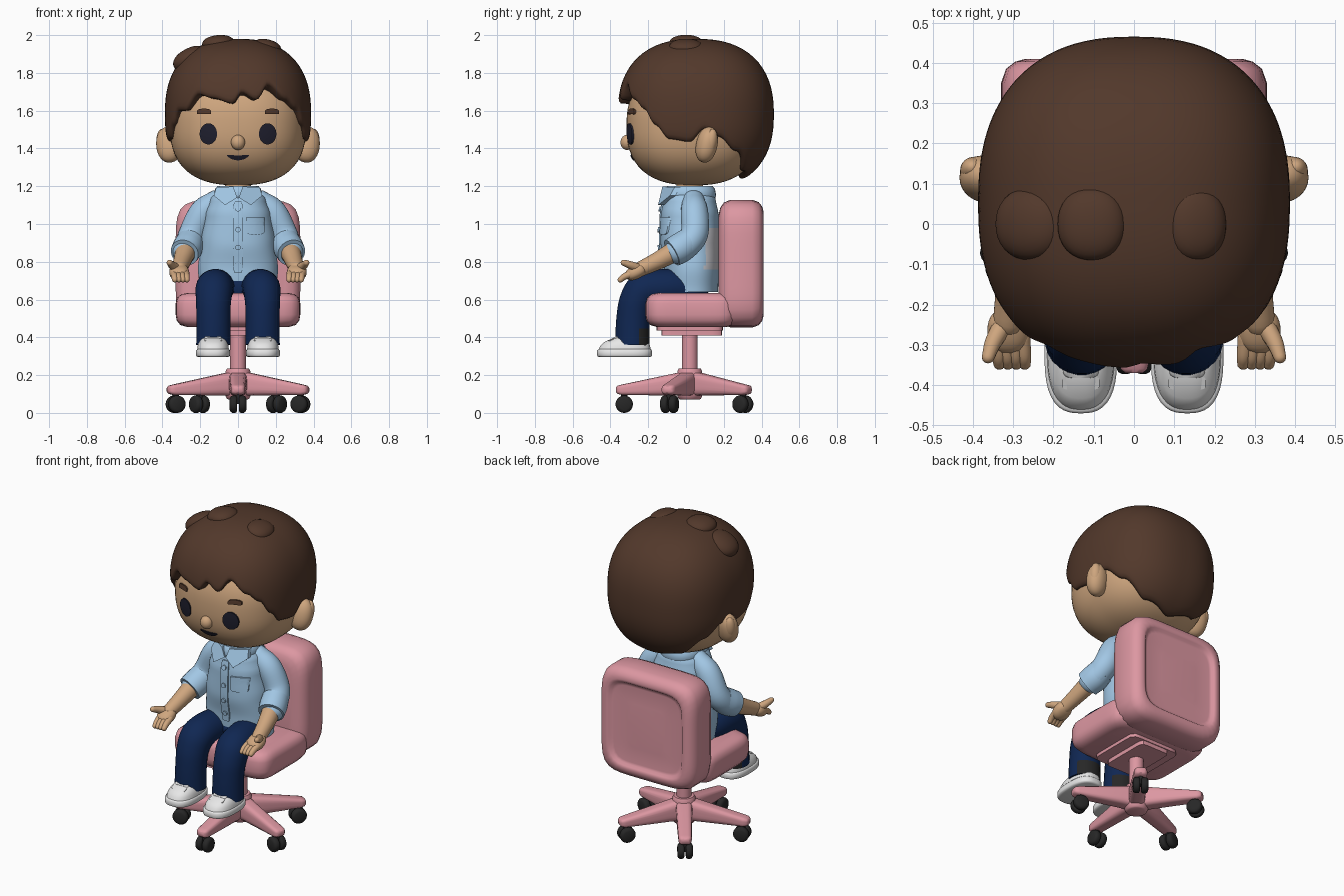
import bpy, bmesh, math
from mathutils import Vector, Euler

if "Cube" in bpy.data.objects:
    bpy.data.objects.remove(bpy.data.objects["Cube"])

X, Y, Z = Vector((1, 0, 0)), Vector((0, 1, 0)), Vector((0, 0, 1))
COLORS = {"skin": (.62, .38, .21), "hair_brown": (.085, .04, .024), "shirt_blue": (.36, .57, .78),
          "chair_pink": (.72, .31, .36), "trouser_navy": (.005, .02, .085), "shoe_white": (.8, .8, .8),
          "wheel_black": (.02, .02, .02), "eye_dark": (.014, .014, .028), "patch_grey": (.62, .62, .66)}
MATS = {}
for key, c in COLORS.items():
    MATS[key] = bpy.data.materials.new(key)
    MATS[key].diffuse_color = (*c, 1)


def finish(name, bm, mat, second=None, rule=None, angle=50):
    bmesh.ops.recalc_face_normals(bm, faces=bm.faces)
    me = bpy.data.meshes.new(name)
    me.materials.append(MATS[mat])
    if second:
        me.materials.append(MATS[second])
    for f in bm.faces:
        f.smooth = True
        if rule and rule(f.calc_center_median()):
            f.material_index = 1
    bm.to_mesh(me)
    bm.free()
    me.set_sharp_from_angle(angle=math.radians(angle))
    ob = bpy.data.objects.new(name, me)
    bpy.context.collection.objects.link(ob)
    return ob


def ring(c, u, v, a, b, p=2, n=32):
    """Superellipse ring: p=2 is an ellipse, larger is boxier."""
    out = []
    for i in range(n):
        t = 2 * math.pi * (i + .5) / n
        co, si = math.cos(t), math.sin(t)
        k = (abs(co) ** p + abs(si) ** p) ** (-1 / p)
        out.append(Vector(c) + u * (a * k * co) + v * (b * k * si))
    return out


def loft(name, mat, rings, caps=True, **kw):
    bm = bmesh.new()
    rows = [[bm.verts.new(p) for p in r] for r in rings]
    n = len(rows[0])
    for a, b in zip(rows, rows[1:]):
        for i in range(n):
            bm.faces.new((a[i], a[(i + 1) % n], b[(i + 1) % n], b[i]))
    if caps:
        bm.faces.new(rows[0])
        bm.faces.new(rows[-1])
    return finish(name, bm, mat, **kw)


def tube(name, mat, pts, rounded=True, n=24, **kw):
    """Smooth tube through (x, y, z, radius) points."""
    P = [Vector(p) for p in pts]
    P = [P[0] * 2 - P[1]] + P + [P[-1] * 2 - P[-2]]
    path = []
    for a, b, c, d in zip(P, P[1:], P[2:], P[3:]):
        for k in range(6):
            t = k / 6
            path.append(.5 * (2 * b + (c - a) * t + (2 * a - 5 * b + 4 * c - d) * t * t
                              + (3 * b - a - 3 * c + d) * t ** 3))
    path.append(P[-2])
    rows = []
    for i, q in enumerate(path):
        d = (path[min(i + 1, len(path) - 1)] - path[max(i - 1, 0)]).to_3d().normalized()
        u = X.cross(d).normalized()
        c, r = q.to_3d(), q[3]
        group = [(c, r)]
        if rounded and i in (0, len(path) - 1):
            s = -1 if i == 0 else 1
            group = [(c + d * s * r * math.sin(a), r * math.cos(a)) for a in (0, .4, .8, 1.15, 1.45)][::s]
        rows += [ring(cc, u, d.cross(u), rr, rr, n=n) for cc, rr in group]
    return loft(name, mat, rows, **kw)


def blob(name, mat, c, r, n=2, rot=(0, 0, 0), seg=32):
    bm = bmesh.new()
    bmesh.ops.create_uvsphere(bm, u_segments=seg, v_segments=seg // 2, radius=1)
    e = Euler(rot).to_matrix()
    for v in bm.verts:
        k = sum(abs(q) ** n for q in v.co) ** (-1 / n)
        v.co = Vector(c) + e @ Vector(q * k * s for q, s in zip(v.co, r))
    return finish(name, bm, mat, angle=80)


def decal(name, mat, surf, cx, cz, hx, hz, p=2, bend=0, off=.006):
    """Thin plate that follows a front surface y = surf(x, z)."""
    rows = []
    for k, o in ((1, -.003), (1, off), (.75, off), (.5, off), (.25, off), (.02, off)):
        r = ring((cx, 0, cz), X, Z, hx * k, hz * k, p)
        for q in r:
            q.z += bend * (q.x - cx) ** 2
            q.y = surf(q.x, q.z) - o
        rows.append(r)
    return loft(name, mat, rows)


def interp(table, x):
    for a, b in zip(table, table[1:]):
        if x <= b[0]:
            t = max(0, (x - a[0]) / (b[0] - a[0]))
            t = t * t * (3 - 2 * t)
            return [p + (q - p) * t for p, q in zip(a[1:], b[1:])]
    return table[-1][1:]


# ---- Chair: seat, backrest, mechanism
SEAT = [(.455, .06), (.465, .025), (.49, .005), (.52, 0), (.58, 0), (.61, .008), (.628, .03), (.636, .07)]
loft("seat", "chair_pink", [ring((0, .03, z), X, Y, .33 - i, .245 - i, 7, 64) for z, i in SEAT])
BACK = [(.172, .08), (.182, .04), (.2, .015), (.235, 0), (.35, 0), (.385, .012), (.403, .035), (.41, .06),
        (.405, .075), (.393, .085), (.39, .1), (.395, .2)]
loft("backrest", "chair_pink", [ring((0, y, .79), X, Z, .33 - i, .338 - i, 6, 64) for y, i in BACK])
for nm, hx, y0, y1, z0, z1 in (("seat_plate", .17, -.155, .195, .435, .465), ("tilt_box", .1, -.13, .19, .41, .44)):
    loft(nm, "chair_pink", [ring((0, (y0 + y1) / 2, z), X, Y, hx, (y1 - y0) / 2, 12, 48) for z in (z0, z1)])
loft("gas_column", "chair_pink", [ring((0, .02, z), X, Y, .042, .042) for z in (.2, .43)])
loft("base_hub", "chair_pink", [ring((0, .02, z), X, Y, r, r) for z, r in
                                ((.07, .05), (.075, .06), (.1, .07), (.22, .066), (.235, .058))])

# ---- Five base legs with twin-wheel casters
for k in range(5):
    a = math.radians(-90 + 72 * k)
    d, t = Vector((math.cos(a), math.sin(a), 0)), Vector((-math.sin(a), math.cos(a), 0))
    o = Vector((0, .02, 0))
    LEG = [(.03, .048, .09, .22), (.1, .046, .092, .205), (.36, .038, .095, .15), (.38, .033, .1, .145),
           (.39, .022, .108, .137)]
    loft(f"base_leg_{k}", "chair_pink",
         [ring(o + d * r + Z * (z0 + z1) / 2, t, Z, w, (z1 - z0) / 2, 4, 24) for r, w, z0, z1 in LEG])
    c = o + d * .347 + Z * .046
    loft(f"caster_stem_{k}", "wheel_black", [ring(c + Z * h, X, Y, .018, .018, n=16) for h in (0, .06)])
    for s in (-1, 1):
        W = [(.004, .035), (.008, .043), (.015, .046), (.03, .046), (.039, .041), (.044, .03)]
        loft(f"caster_wheel_{k}_{s}", "wheel_black", [ring(c + t * s * w, d, Z, r, r, n=24) for w, r in W])

# ---- Head and face
HC, HR, HN = (0, .04, 1.52), (.36, .355, .315), 2.5


def face(x, z):
    q = 1 - abs(x / HR[0]) ** HN - abs((z - HC[2]) / HR[2]) ** HN
    return HC[1] - HR[1] * max(q, 0) ** (1 / HN)


blob("head", "skin", HC, HR, HN, seg=64)
blob("nose", "skin", (0, -.312, 1.432), (.037, .035, .04))
decal("mouth", "eye_dark", face, 0, 1.35, .058, .013, 2, 4)
for s in (-1, 1):
    decal(f"eye_{s}", "eye_dark", face, s * .157, 1.477, .046, .056, off=.008)
    decal(f"eyebrow_{s}", "hair_brown", face, s * .18, 1.597, .038, .014, 4, -4, .009)
    blob(f"ear_{s}", "skin", (s * .365, .11, 1.42), (.068, .055, .096), 2.2, (-.2, s * .12, s * .2))
    blob(f"ear_rim_{s}", "skin", (s * .395, .13, 1.43), (.036, .034, .075), 2, (-.2, s * .12, 0))
tube("neck", "skin", [(0, .02, 1.1, .07), (0, .02, 1.25, .07)])

# ---- Hair: shell from the crown down to a wavy hairline
CAP, CR, CN = Vector((0, .052, 1.58)), (.387, .413, .4), 2.4
SIDE = [(58, 1.52), (68, 1.445), (85, 1.43), (97, 1.5), (108, 1.46), (125, 1.38), (145, 1.27), (181, 1.23)]
FRINGE = [(-50, 1.6), (-42, 1.6), (-31, 1.69), (-20, 1.67), (-4, 1.64), (3, 1.7), (14, 1.66), (24, 1.74),
          (38, 1.66), (48, 1.61)]
HAIRLINE = [(-d, z) for d, z in SIDE[::-1]] + FRINGE + SIDE


def cap_point(th, ph, k=1):
    d = Vector((math.sin(th) * math.sin(ph), -math.cos(th) * math.sin(ph), math.cos(ph)))
    return CAP + d * k * sum(abs(q / r) ** CN for q, r in zip(d, CR)) ** (-1 / CN)


columns = []
for i in range(160):
    th = math.radians(-180 + 360 * i / 160)
    goal, lo, hi = interp(HAIRLINE, math.degrees(th))[0], 0, math.pi
    for _ in range(30):
        mid = (lo + hi) / 2
        lo, hi = (mid, hi) if cap_point(th, mid).z > goal else (lo, mid)
    steps = [(.01 + .95 * j / 28, 1) for j in range(29)] + [(.985, .99), (1, .965), (.99, .84)]
    columns.append([cap_point(th, lo * t, k) for t, k in steps])
loft("hair", "hair_brown", [list(r) for r in zip(*columns)], caps=True, angle=70)
for i, (x, z, rx, rz, tilt) in enumerate(((-.255, 1.875, .095, .055, -.5), (-.105, 1.955, .085, .045, -.1),
                                          (.155, 1.935, .075, .042, .25))):
    blob(f"hair_tuft_{i}", "hair_brown", (x, 0, z), (rx, .09, rz), 2.2, (0, tilt, 0))

# ---- Shirt
TORSO = [(.64, .2, .14, .03), (.76, .212, .145, .03), (.9, .197, .155, .02), (1.05, .175, .152, .02),
         (1.13, .15, .138, .02), (1.17, .115, .118, .02), (1.2, .08, .1, .02)]


def chest(x, z):
    rx, ry, cy = interp(TORSO, z)
    return cy - ry * max(1 - abs(x / rx) ** 2.3, 0) ** (1 / 2.3)


rows = []
for j in range(29):
    z = .64 + .02 * j
    rx, ry, cy = interp(TORSO, z)
    rows.append(ring((0, cy, z), X, Y, rx, ry, 2.3, 64))
loft("shirt_body", "shirt_blue", rows, second="patch_grey",
     rule=lambda c: c.y > .1 and .75 < c.z < .99)
loft("collar_band", "shirt_blue", [ring((0, .02, z), X, Y, a, a + .012, 2.3) for z, a in
                                   ((1.13, .12), (1.15, .128), (1.185, .122), (1.2, .11), (1.2, .085), (1.15, .08))])
decal("placket", "shirt_blue", chest, 0, .93, .026, .19, 10, off=.008)
decal("pocket", "shirt_blue", chest, .093, .99, .048, .045, 7, off=.008)
decal("pocket_flap", "shirt_blue", chest, .093, 1.025, .051, .012, 7, off=.0095)
for i, z in enumerate((1.08, .97, .875, .79)):
    decal(f"button_{i}", "shirt_blue", chest, 0, z, .014, .014, off=.016)
for s in (-1, 1):
    flap = [Vector((s * x, y, z)) for x, y, z in ((.004, -.128, 1.14), (.025, -.125, 1.198), (.115, -.06, 1.195),
                                                  (.128, -.085, 1.15), (.068, -.148, 1.1))]
    loft(f"collar_flap_{s}", "shirt_blue", [flap, [p + Y * .03 for p in flap]], angle=30)

    # ---- Arms and hands
    def arm(pts):
        return [(s * p[0], *p[1:]) for p in pts]
    tube(f"sleeve_{s}", "shirt_blue", arm([(.115, .04, 1.12, .06), (.185, .045, 1.06, .073), (.24, .045, .95, .073),
                                           (.265, .0, .885, .07), (.28, -.05, .855, .066)]))
    tube(f"sleeve_cuff_{s}", "shirt_blue", arm([(.253, .015, .905, .076), (.268, -.03, .873, .08),
                                                (.283, -.075, .848, .076)]), rounded=False)
    tube(f"forearm_{s}", "skin", arm([(.275, -.05, .86, .056), (.295, -.15, .805, .047), (.31, -.24, .762, .04)]))
    blob(f"palm_{s}", "skin", (s * .312, -.265, .745), (.052, .06, .036), 2.3, (.45, 0, 0))
    for i in range(4):
        x = .277 + .021 * i
        tube(f"finger_{i}_{s}", "skin", arm([(x, -.28, .74, .02), (x - .004, -.325, .722, .018),
                                             (x - .006, -.347, .705, .015)]), n=12)
    tube(f"thumb_{s}", "skin", arm([(.325, -.25, .765, .025), (.35, -.295, .783, .021), (.362, -.33, .795, .016)]), n=12)

    # ---- Trouser legs, with dark rear hems
    tube(f"trouser_leg_{s}", "trouser_navy",
         arm([(.105, .0, .66, .09), (.118, -.1, .662, .1), (.126, -.215, .65, .099), (.13, -.262, .585, .093),
              (.13, -.28, .49, .09), (.13, -.285, .36, .092)]), rounded=False,
         second="wheel_black", rule=lambda c: c.y > -.25 and c.z < .44)

    # ---- Shoes: sole, upper, tongue strap
    sx = s * .132
    loft(f"shoe_sole_{s}", "shoe_white", [ring((sx, -.325, z), X, Y, .09 - i, .145 - i, 2.7, 48) for z, i in
                                          ((.295, .012), (.299, .003), (.305, 0), (.33, 0), (.337, .006))])
    loft(f"shoe_upper_{s}", "shoe_white", [ring((sx, y, z), X, Y, a, b, 2.5, 48) for z, y, a, b in
                                           ((.33, -.325, .084, .138), (.355, -.322, .082, .132), (.375, -.315, .074, .118),
                                            (.39, -.3, .066, .1), (.402, -.288, .058, .085), (.405, -.28, .04, .06))])
    loft(f"shoe_strap_{s}", "shoe_white", [ring((sx, -.395 + o, .38 + o * .4 + h), X, Vector((0, .93, .37)), .046, .018, 6)
                                           for o, h in ((0, -.02), (0, .008))])
    loft(f"shoe_tongue_{s}", "shoe_white", [ring((sx, -.355, z), X, Vector((0, .93, .37)), a, .03, 4)
                                            for z, a in ((.37, .045), (.405, .045), (.41, .038))])
blob("trouser_seat", "trouser_navy", (0, .0, .66), (.17, .12, .085), 2.5)

for m in bpy.data.materials:
    if m.users and not m.is_grease_pencil:
        m.use_nodes = True
        m.node_tree.nodes["Principled BSDF"].inputs["Base Color"].default_value = m.diffuse_color
